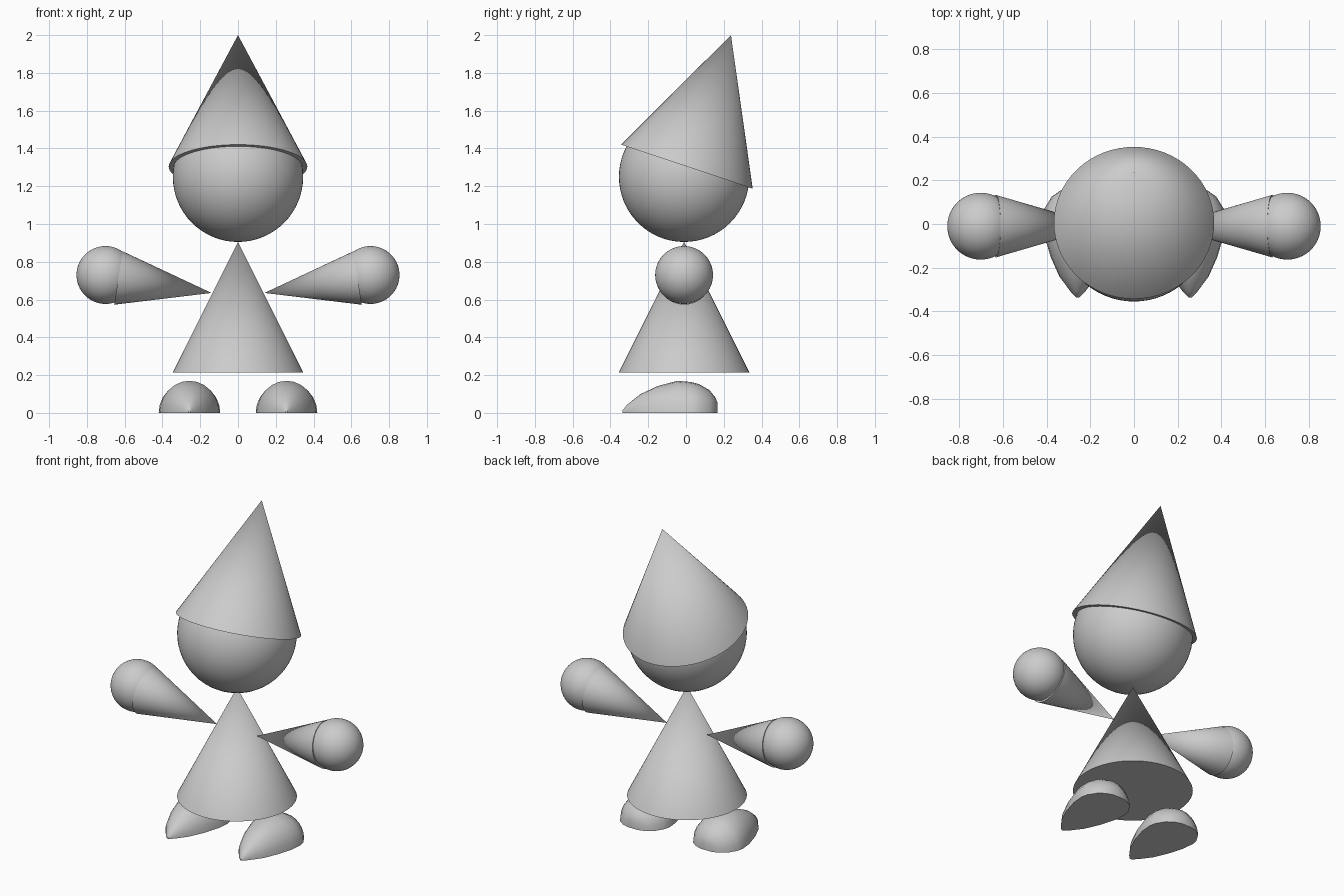
import bpy, bmesh, math
from mathutils import Vector

if "Cube" in bpy.data.objects:
    bpy.data.objects.remove(bpy.data.objects["Cube"])

YC = -0.01  # depth of the body axis


def finish(obj, name):
    obj.name = name
    bpy.context.view_layer.objects.active = obj
    obj.select_set(True)
    bpy.ops.object.shade_smooth_by_angle(angle=math.radians(40))
    obj.select_set(False)
    return obj


def ball(name, centre, radius):
    bpy.ops.mesh.primitive_uv_sphere_add(segments=64, ring_count=32, radius=radius, location=centre)
    return finish(bpy.context.object, name)


def cone(name, base, apex, radius):
    base, apex = Vector(base), Vector(apex)
    axis = apex - base
    bpy.ops.mesh.primitive_cone_add(vertices=64, radius1=radius, radius2=0, depth=axis.length,
                                    location=(base + apex) / 2,
                                    rotation=axis.to_track_quat('Z', 'Y').to_euler())
    return finish(bpy.context.object, name)


def foot(name, x):
    # Half-round sections from pointed toe to rounded heel: y, half width, height
    stations = [(-0.337, 0.006, 0.012), (-0.31, 0.033, 0.045), (-0.24, 0.085, 0.10),
                (-0.15, 0.125, 0.142), (-0.045, 0.156, 0.17), (0.03, 0.163, 0.163),
                (0.07, 0.154, 0.152), (0.125, 0.12, 0.12), (0.153, 0.08, 0.085),
                (0.167, 0.035, 0.055)]
    n = 12
    bm = bmesh.new()
    rings = []
    for y, w, h in stations:
        rings.append([bm.verts.new((x + w * math.cos(math.pi * i / n), y,
                                    h * math.sin(math.pi * i / n))) for i in range(n + 1)])
    for a, b in zip(rings, rings[1:]):
        for i in range(n + 1):
            j = (i + 1) % (n + 1)  # wraps across the flat sole
            bm.faces.new((a[i], a[j], b[j], b[i]))
    bm.faces.new(rings[0])
    bm.faces.new(rings[-1])
    bmesh.ops.recalc_face_normals(bm, faces=bm.faces)
    mesh = bpy.data.meshes.new(name)
    bm.to_mesh(mesh)
    bm.free()
    obj = bpy.data.objects.new(name, mesh)
    bpy.context.collection.objects.link(obj)
    return finish(obj, name)


# Head, tilted hat and robe
ball("head", (0, YC, 1.25), 0.345)
cone("hat", (0, 0.005, 1.304), (0, 0.238, 2.0), 0.367)
cone("robe", (0, YC, 0.215), (0, YC, 0.905), 0.345)

# Arms, hands and feet on both sides
for side, s in (("left", -1), ("right", 1)):
    cone(side + "_arm", (s * 0.633, YC, 0.714), (s * 0.14, YC, 0.635), 0.143)
    ball(side + "_hand", (s * 0.702, YC, 0.73), 0.153)
    foot(side + "_foot", s * 0.257)
